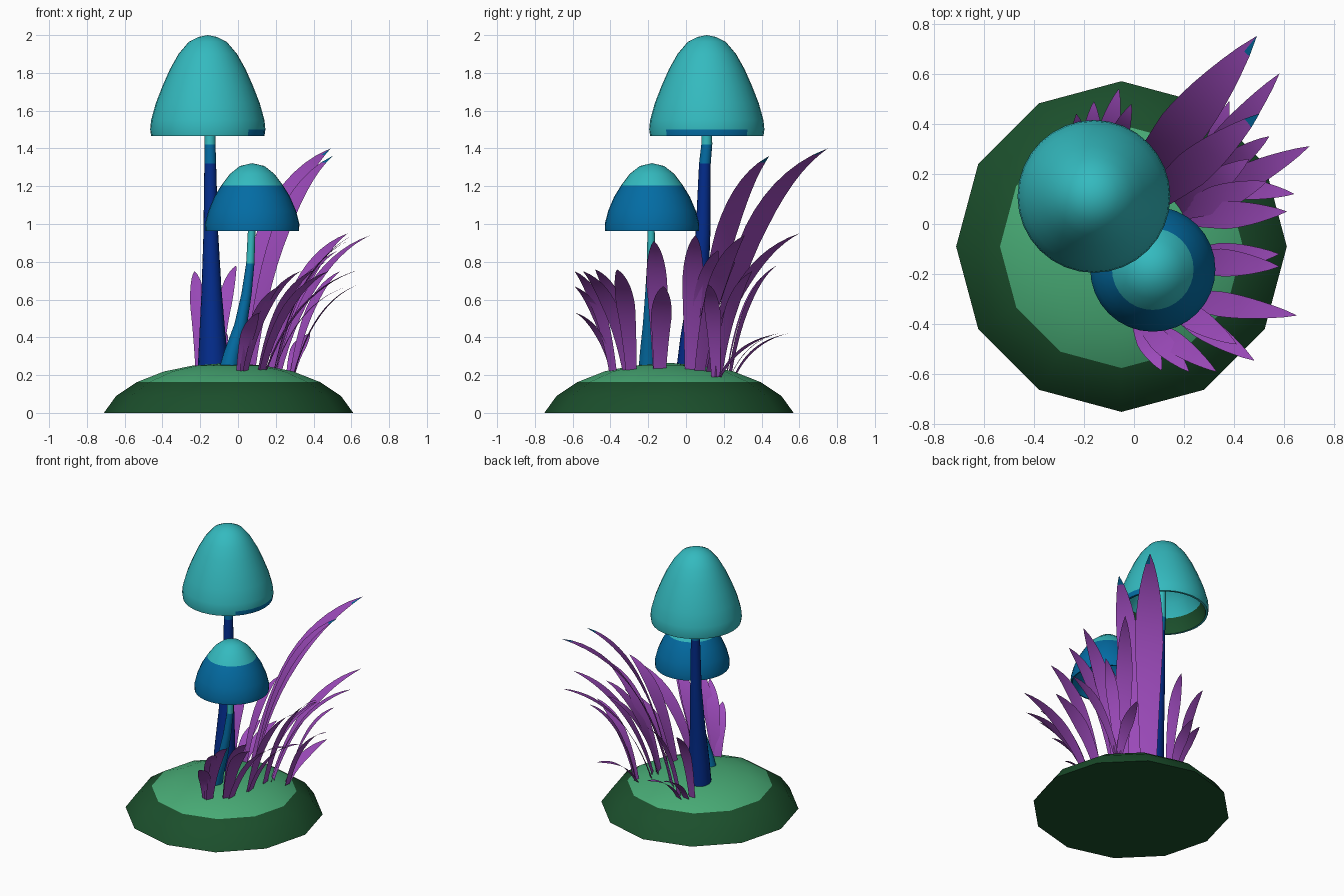
import bpy, bmesh, math
from mathutils import Vector

if "Cube" in bpy.data.objects:
    bpy.data.objects.remove(bpy.data.objects["Cube"])


def material(name, *rgb):
    m = bpy.data.materials.new(name)
    m.use_nodes = True
    m.diffuse_color = (*rgb, 1)
    m.node_tree.nodes["Principled BSDF"].inputs["Base Color"].default_value = (*rgb, 1)
    return m


teal = material("teal", .034, .49, .52)
blue = material("mid_blue", .001, .15, .37)
navy = material("navy", .001, .025, .26)
purple = material("purple", .33, .068, .49)
light_green = material("light_green", .065, .41, .18)
dark_green = material("dark_green", .011, .078, .025)
parts = []


def finish(name, bm, mats, rule):
    """Turn a bmesh into an object; rule(face centre, normal) picks the material index."""
    for f in bm.faces:
        f.material_index = rule(f.calc_center_median(), f.normal)
    mesh = bpy.data.meshes.new(name)
    bm.to_mesh(mesh)
    bm.free()
    obj = bpy.data.objects.new(name, mesh)
    for m in mats:
        mesh.materials.append(m)
    bpy.context.collection.objects.link(obj)
    parts.append(obj)


def loft(name, rings, sides, mats, rule):
    """Skin horizontal circles given as (x, y, z, radius)."""
    bm = bmesh.new()
    loops = []
    for x, y, z, r in rings:
        r = max(r, 1e-6)
        angles = [math.tau * i / sides for i in range(sides)]
        loops.append([bm.verts.new((x + r * math.cos(a), y + r * math.sin(a), z)) for a in angles])
    for low, high in zip(loops, loops[1:]):
        for i in range(sides):
            j = (i + 1) % sides
            bm.faces.new((low[i], low[j], high[j], high[i]))
    bm.faces.new(loops[0][::-1])
    bm.faces.new(loops[-1])
    bmesh.ops.remove_doubles(bm, verts=bm.verts, dist=1e-4)
    bmesh.ops.recalc_face_normals(bm, faces=bm.faces)
    bm.normal_update()
    finish(name, bm, mats, rule)


def lathe(name, x, y, profile, sides, mats, rule):
    loft(name, [(x, y, z, r) for r, z in profile], sides, mats, rule)


# Grassy mound with a lighter top
lathe("mound", -.05, -.09,
      [(.66, 0), (.595, .09), (.485, .163), (.34, .22), (.19, .25), (0, .265)],
      12, [dark_green, light_green], lambda c, n: int(c.z > .166))

# Tall mushroom: profile runs from the hollow's apex, round the rim, to the tip
TALL = Vector((-.16, .11, 0))


def tall_cap_colour(c, n):
    inward = n.dot(c - TALL - Vector((0, 0, 1.5))) < 0
    if inward:
        return 2 if c.z < 1.58 else 0
    return int(c.z < 1.5 and c.x > .06)


lathe("tall_cap", TALL.x, TALL.y,
      [(0, 1.8), (.13, 1.76), (.21, 1.66), (.255, 1.57), (.28, 1.5), (.285, 1.467),
       (.3, 1.467), (.305, 1.5), (.3, 1.55), (.275, 1.64), (.24, 1.73), (.2, 1.82),
       (.155, 1.9), (.1, 1.965), (.05, 1.99), (0, 2)],
      32, [teal, blue, dark_green], tall_cap_colour)

loft("tall_stem",
     [(-.13, .03, .2, .085), (-.135, .04, .4, .07), (-.14, .065, .65, .053),
      (-.144, .09, .95, .039), (-.147, .1, 1.32, .031), (-.148, .11, 1.42, .029),
      (-.148, .11, 1.77, .028)],
     16, [navy, blue, teal], lambda c, n: (c.z > 1.3) + (c.z > 1.42))

# Short mushroom
lathe("short_cap", .075, -.18,
      [(0, 1.2), (.1, 1.17), (.18, 1.09), (.225, 1.0), (.24, .962),
       (.248, .962), (.25, 1.0), (.232, 1.07), (.2, 1.145), (.163, 1.205),
       (.118, 1.265), (.065, 1.307), (0, 1.322)],
      32, [blue, teal], lambda c, n: int(c.z > 1.205))

loft("short_stem",
     [(-.055, -.2, .2, .055), (-.03, -.2, .32, .045), (.015, -.195, .47, .034),
      (.045, -.19, .63, .027), (.065, -.185, .79, .022), (.072, -.185, .96, .02),
      (.072, -.185, 1.18, .02)],
     14, [blue, teal], lambda c, n: int(c.z > .79))


# Leaf blades: arched strips that widen and then come to a point
def blade(bm, base, tip, width, bow, steps=14):
    reach = tip - base
    bend = base + Vector((reach.x * bow, reach.y * bow, reach.z * .82))
    side = Vector((-reach.y, reach.x, 0)).normalized()
    out = Vector((reach.x, reach.y, 0)).normalized()
    rows = []
    for i in range(steps + 1):
        t = i / steps
        p = base * (1 - t) ** 2 + bend * 2 * t * (1 - t) + tip * t * t
        half = width / 2 * (.55 + .9 * t if t < .5 else math.sin(math.pi * (1 - t)) ** .8)
        half = max(half, .0005)
        crease = out * half * .06
        rows.append([bm.verts.new(v) for v in (p - side * half, p + crease, p + side * half)])
    for a, b in zip(rows, rows[1:]):
        for k in range(2):
            bm.faces.new((a[k], a[k + 1], b[k + 1], b[k]))


# Each tuft: root, how far bases spread towards the tips, blade width, bow, tips
tufts = {
    "tallest_leaf": ((0, .15), 0, .19, .25, [(.49, .75, 1.4)]),
    "tall_leaf": ((.06, .08), 0, .15, .25, [(.5, .44, 1.36)]),
    "middle_leaves": ((.11, .02), .17, .11, .3, [
        (.58, .6, .95), (.7, .31, .94), (.61, .05, .94), (.46, .26, .8), (.53, .17, .86)]),
    "outer_leaves": ((.27, .16), .06, .085, .3, [
        (.64, .12, .68), (.54, .35, .75), (.38, .49, .42)]),
    "side_leaves": ((.15, -.14), .08, .11, .3, [(.58, -.17, .91), (.58, -.12, .67)]),
    "front_side_leaves": ((.08, -.28), .1, .1, .3, [
        (.65, -.365, .76), (.48, -.545, .75), (.41, -.48, .76)]),
    "front_leaves": ((0, -.36), .1, .085, .3, [
        (.11, -.585, .53), (.22, -.59, .67), (.33, -.59, .75)]),
    "back_leaves": ((-.18, .05), .42, .08, .3, [
        (-.23, .44, .75), (-.16, .49, .42), (-.06, .54, .42), (-.01, .48, .78)]),
}
for name, (root, spread, width, bow, tips) in tufts.items():
    bm = bmesh.new()
    for tip in map(Vector, tips):
        base = Vector((*root, 0)).lerp(tip, spread)
        base.z = .19
        blade(bm, base, tip, width, bow)
    bm.normal_update()
    finish(name, bm, [purple, blue], lambda c, n: int(c.z > 1.33 and c.x > .47))

# Smooth shading with crisp rims
bpy.ops.object.select_all(action='DESELECT')
for obj in parts:
    obj.select_set(True)
bpy.context.view_layer.objects.active = parts[0]
bpy.ops.object.shade_smooth_by_angle(angle=math.radians(40))
